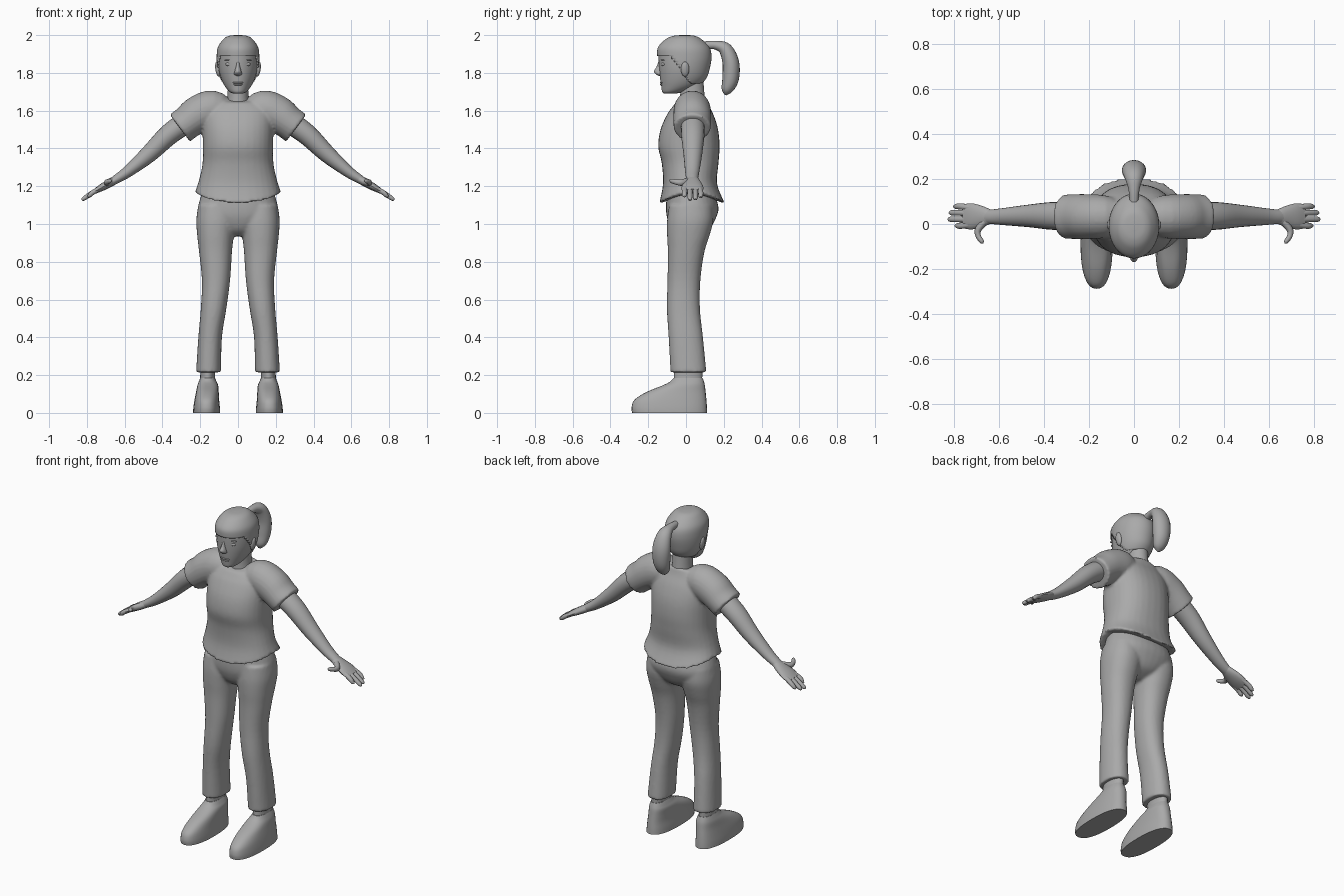
import bpy, bmesh, math
from mathutils import Vector, Matrix

if "Cube" in bpy.data.objects:
    bpy.data.objects.remove(bpy.data.objects["Cube"])

mat = bpy.data.materials.new("plain grey")
mat.diffuse_color = (0.4, 0.4, 0.4, 1)
mat.use_nodes = True
mat.node_tree.nodes["Principled BSDF"].inputs["Base Color"].default_value = mat.diffuse_color


def smooth_rows(rows, sub):
    """Catmull-Rom interpolation of rows of numbers."""
    out = []
    for i in range(len(rows) - 1):
        a, b = rows[max(i - 1, 0)], rows[i]
        c, d = rows[i + 1], rows[min(i + 2, len(rows) - 1)]
        for k in range(sub):
            t = k / sub
            out.append([0.5 * (2 * q + (r - p) * t + (2 * p - 5 * q + 4 * r - s) * t * t
                               + (3 * q - p - 3 * r + s) * t ** 3)
                        for p, q, r, s in zip(a, b, c, d)])
    return out + [list(rows[-1])]


def skin(bm, rings):
    vs = [[bm.verts.new(p) for p in r] for r in rings]
    n = len(vs[0])
    for a, b in zip(vs, vs[1:]):
        for i in range(n):
            bm.faces.new((a[i], a[(i + 1) % n], b[(i + 1) % n], b[i]))
    bm.faces.new(vs[0][::-1])
    bm.faces.new(vs[-1])


def circle(n, p=2):
    for i in range(n):
        a = 2 * math.pi * i / n
        c, s = math.cos(a), math.sin(a)
        yield (math.copysign(abs(c) ** (2 / p), c), math.copysign(abs(s) ** (2 / p), s))


def stack(bm, rows, n=32, sub=4, p=2):
    """Level rings: z, x0, x1, y0, y1, bow, tilt."""
    rows = [tuple(r) + (0,) * (7 - len(r)) for r in rows]
    skin(bm, [[Vector(((x0 + x1) / 2 + (x1 - x0) / 2 * c, (y0 + y1) / 2 + (y1 - y0) / 2 * s,
                       z - bow * s * s + tilt * s)) for c, s in circle(n, p)]
              for z, x0, x1, y0, y1, bow, tilt in smooth_rows(rows, sub)])


def tube(bm, rows, side, n=16, sub=4):
    """Rings along a path: x, y, z, radius across side, radius along side."""
    rows = smooth_rows(rows, sub)
    pts = [Vector(r[:3]) for r in rows]
    side = Vector(side)
    rings = []
    for i, r in enumerate(rows):
        t = (pts[min(i + 1, len(pts) - 1)] - pts[max(i - 1, 0)]).normalized()
        u = t.cross(side).normalized()
        v = u.cross(t)
        rings.append([pts[i] + u * r[3] * c + v * r[4] * s for c, s in circle(n)])
    skin(bm, rings)


def ball(bm, loc, size, rot=0):
    m = Matrix.Translation(loc) @ Matrix.Rotation(rot, 4, 'Y') @ Matrix.Diagonal((*size, 1))
    bmesh.ops.create_uvsphere(bm, u_segments=16, v_segments=10, radius=1, matrix=m)


def finish(name, bm, mirror=False, voxel=0, smooth=4):
    bmesh.ops.recalc_face_normals(bm, faces=bm.faces)
    me = bpy.data.meshes.new(name)
    bm.to_mesh(me)
    bm.free()
    me.materials.append(mat)
    for f in me.polygons:
        f.use_smooth = True
    me.set_sharp_from_angle(angle=math.radians(50))
    ob = bpy.data.objects.new(name, me)
    bpy.context.collection.objects.link(ob)
    if mirror:
        ob.modifiers.new("mirror", 'MIRROR').use_mirror_merge = False
    if voxel:
        r = ob.modifiers.new("blend", 'REMESH')
        r.mode, r.voxel_size, r.use_smooth_shade = 'VOXEL', voxel, True
        s = ob.modifiers.new("soften", 'SMOOTH')
        s.factor, s.iterations = 0.5, smooth
    return ob


def sym(z, rx, *rest):
    return (z, -rx, rx) + rest


# Shirt: flared body with a curved hem, plus puffed sleeves
bm = bmesh.new()
stack(bm, [sym(1.168, .228, -.142, .207, .06), sym(1.23, .207, -.122, .165, .02),
           sym(1.32, .188, -.128, .172), sym(1.41, .186, -.147, .178),
           sym(1.5, .187, -.135, .17), sym(1.58, .185, -.1, .145),
           sym(1.63, .16, -.072, .115, 0, .01), sym(1.662, .1, -.055, .1, 0, .02)], p=2.3)
for s in (1, -1):
    tube(bm, [(s * .06, .035, 1.575, .07, .07), (s * .13, .033, 1.607, .1, .095),
              (s * .21, .033, 1.58, .1, .1), (s * .265, .033, 1.54, .09, .1),
              (s * .308, .033, 1.508, .09, .098)], (0, 1, 0), n=24)
finish("shirt", bm, voxel=.009)

# Trousers: hips joined to two legs
bm = bmesh.new()
stack(bm, [sym(.935, .05, -.035, .05), sym(.97, .12, -.075, .12), sym(1.03, .2, -.1, .158),
           sym(1.09, .212, -.106, .172), sym(1.18, .185, -.1, .145)], p=2.2)
leg = [(.215, .09, .222, -.082, .108), (.4, .085, .21, -.092, .09), (.55, .062, .197, -.101, .074),
       (.7, .042, .191, -.098, .076), (.85, .032, .206, -.096, .097),
       (.94, .022, .216, -.1, .125), (1.02, .01, .221, -.1, .145), (1.1, .02, .21, -.09, .14)]
stack(bm, leg, p=2.2)
stack(bm, [(z, -b, -a, c, d) for z, a, b, c, d in leg], p=2.2)
finish("trousers", bm, voxel=.009)

# Shoes and ankles
bm = bmesh.new()
stack(bm, [(0, .095, .238, -.285, .112), (.03, .096, .236, -.288, .111),
           (.07, .1, .23, -.272, .108), (.11, .102, .222, -.21, .104),
           (.145, .105, .215, -.125, .1), (.165, .113, .208, -.085, .095),
           (.185, .122, .2, -.066, .088)], p=2.4)
finish("shoes", bm, mirror=True)
bm = bmesh.new()
stack(bm, [(.15, .12, .203, -.065, .087), (.19, .122, .2, -.064, .086),
           (.25, .118, .2, -.062, .088)])
finish("ankles", bm, mirror=True)

# Arms
bm = bmesh.new()
tube(bm, [(.24, .035, 1.56, .06, .062), (.36, .036, 1.478, .056, .062),
          (.47, .036, 1.372, .046, .05), (.58, .033, 1.28, .031, .038),
          (.64, .032, 1.24, .024, .032), (.665, .032, 1.226, .02, .034)], (0, 1, 0), n=20)
finish("arms", bm, mirror=True)

# Hands: palm, four fingers, thumb
bm = bmesh.new()
tube(bm, [(.635, .032, 1.242, .022, .03), (.67, .033, 1.222, .022, .045),
          (.72, .034, 1.194, .019, .058), (.757, .034, 1.173, .013, .054)], (0, 1, 0))
for y, x in ((.078, .803), (.05, .823), (.021, .828), (-.008, .797)):
    tube(bm, [(.725, .034 + (y - .034) * .85, 1.191, .013, .015), (.77, y, 1.166, .013, .014),
              (x - .012, y, 1.183 - (x - .74) * .55, .011, .012),
              (x, y, 1.176 - (x - .74) * .55, .004, .005)], (0, 1, 0), n=10)
tube(bm, [(.655, .02, 1.228, .016, .02), (.692, -.022, 1.219, .015, .018),
          (.694, -.052, 1.222, .012, .014), (.677, -.078, 1.229, .01, .011),
          (.671, -.085, 1.231, .003, .003)], (0, 0, 1), n=10)
finish("hands", bm, mirror=True)

# Neck
bm = bmesh.new()
stack(bm, [sym(1.58, .075, -.04, .115), sym(1.65, .058, -.032, .102), sym(1.72, .054, -.03, .095),
           sym(1.8, .055, -.03, .09)])
finish("neck", bm)

# Head
skull = [sym(1.69, .022, -.115, -.06), sym(1.7, .045, -.126, -.01), sym(1.73, .07, -.131, .06),
         sym(1.77, .089, -.137, .1), sym(1.82, .102, -.142, .118), sym(1.88, .106, -.145, .128),
         sym(1.93, .1, -.142, .118), sym(1.97, .073, -.104, .078), sym(1.988, .045, -.065, .045),
         sym(1.993, .008, -.02, .008)]
bm = bmesh.new()
stack(bm, skull, n=40)
finish("head", bm)

# Hair cap: shell around the skull with the face opened
bm = bmesh.new()
g = .007
stack(bm, [(z + g * max(0, (z - 1.85) / .143), a - g, b + g, c - g, d + g)
           for z, a, b, c, d in skull], n=64, sub=8)
cut = []
for f in bm.faces:
    c = f.calc_center_median()
    if c.z < max(1.745, 1.885 - max(0, c.y + .075) * 1.4):
        cut.append(f)
bmesh.ops.delete(bm, geom=cut, context='FACES')
hair = finish("hair", bm)
sol = hair.modifiers.new("thickness", 'SOLIDIFY')
sol.thickness, sol.offset = .009, -1

# Ponytail
bm = bmesh.new()
tube(bm, [(0, .1, 1.945, .022, .02), (0, .155, 1.947, .023, .025), (0, .208, 1.925, .036, .042),
          (0, .237, 1.855, .044, .054), (0, .236, 1.77, .044, .05), (0, .217, 1.71, .03, .035),
          (0, .21, 1.683, .006, .008)], (1, 0, 0), n=20, sub=5)
finish("ponytail", bm)

# Nose
bm = bmesh.new()
stack(bm, [sym(1.782, .006, -.138, -.115), sym(1.792, .02, -.158, -.115),
           sym(1.808, .018, -.17, -.115), sym(1.83, .012, -.157, -.115),
           sym(1.862, .008, -.145, -.115)], n=16)
finish("nose", bm)

# Eyes, brows and ears
for name, loc, size, rot in (("eyes", (.045, -.118, 1.846), (.021, .013, .011), 0),
                             ("brows", (.046, -.12, 1.869), (.026, .012, .004), .1),
                             ("ears", (.107, -.005, 1.82), (.013, .022, .04), .15)):
    bm = bmesh.new()
    ball(bm, loc, size, rot)
    finish(name, bm, mirror=True)

# Lips
bm = bmesh.new()
ball(bm, (0, -.126, 1.748), (.03, .012, .006))
ball(bm, (0, -.125, 1.738), (.025, .012, .006))
finish("lips", bm)
